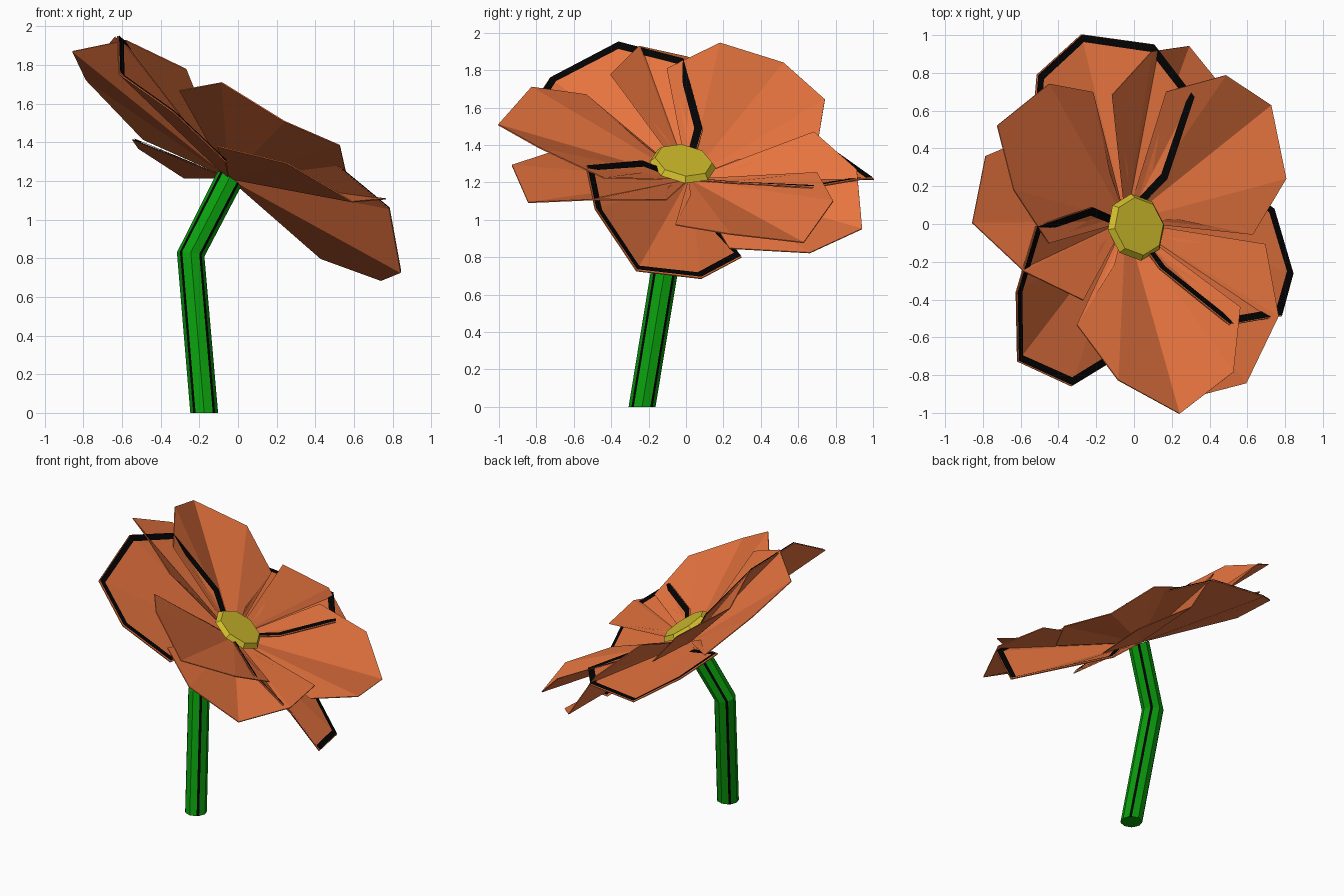
import bpy, bmesh
from math import radians, cos, sin
from mathutils import Matrix, Vector
from mathutils.bvhtree import BVHTree

cube = bpy.data.objects.get("Cube")
if cube:
    bpy.data.objects.remove(cube, do_unlink=True)


def material(name, rgb):
    m = bpy.data.materials.new(name)
    m.use_nodes = True
    m.diffuse_color = (*rgb, 1)
    bsdf = m.node_tree.nodes["Principled BSDF"]
    bsdf.inputs["Base Color"].default_value = (*rgb, 1)
    bsdf.inputs["Roughness"].default_value = 0.9
    return m


orange = material("petal orange", (0.8, 0.175, 0.05))
black = material("outline black", (0.001, 0.001, 0.001))
yellow = material("centre yellow", (0.62, 0.5, 0.025))
green = material("stem green", (0.003, 0.34, 0.004))


def add_object(name, bm, mats, matrix=None):
    mesh = bpy.data.meshes.new(name)
    bm.to_mesh(mesh)
    bm.free()
    for m in mats:
        mesh.materials.append(m)
    obj = bpy.data.objects.new(name, mesh)
    bpy.context.scene.collection.objects.link(obj)
    if matrix:
        obj.matrix_world = matrix
    return obj


# Tilted frame of the bloom: local z is the flower axis
axis = Vector((0.537, 0.156, 0.829)).normalized()
side = axis.cross(Vector((0.148, -0.988, 0.091))).normalized()
ahead = side.cross(axis)
bloom = Matrix((ahead, side, axis)).transposed().to_4x4()
bloom.translation = (0.004, 0.027, 1.29)
BASE_HEIGHT = -0.09


def polar(radius, degrees):
    return Vector((radius * cos(radians(degrees)), radius * sin(radians(degrees))))


def petal_mesh(outline, heights):
    """Fan of flat faces from the flower axis to the petal rim."""
    bm = bmesh.new()
    base = bm.verts.new((0, 0, BASE_HEIGHT))
    rim = [bm.verts.new((p.x, p.y, h)) for p, h in zip(outline, heights)]
    for a, b in zip(rim, rim[1:]):
        bm.faces.new((base, a, b))
    return bm


def rim_band(petal, outline, width=0.045):
    """Flat dark band laid just above the petal along its rim."""
    tree = BVHTree.FromBMesh(petal)
    middle = Vector((0.55, 0))
    start = outline[0] * 0.4
    path = [start] + outline
    bm = bmesh.new()

    def drop(p):
        hit = tree.ray_cast(Vector((p.x, p.y, 2)), Vector((0, 0, -1)))[0]
        return bm.verts.new((p.x, p.y, (hit.z if hit else BASE_HEIGHT) + 0.007))

    rows = []
    for p in path:
        inward = (middle - p).normalized()
        rows.append((drop(p + inward * 0.004), drop(p + inward * width)))
    for (a, b), (c, d) in zip(rows, rows[1:]):
        bm.faces.new((a, c, d, b))
    bmesh.ops.recalc_face_normals(bm, faces=bm.faces[:])
    return bm


# Each layer: rim radii, rim angles, rim heights, then (turn, size) of its petals
LAYERS = {
    "inner": (
        (0.29, 0.74, 0.94, 1.07, 0.94, 0.71, 0.29),
        (-35, -43, -23, 0, 20, 41, 28),
        (-0.01, 0.065, 0.17, 0.15, 0.235, 0.175, 0.015),
        ((0, 1), (121, 0.95), (238, 0.96)),
    ),
    "middle": (
        (0.29, 0.7, 0.99, 1.07, 0.92, 0.7, 0.29),
        (-35, -46, -22, 0, 19, 42, 30),
        (-0.07, -0.09, -0.01, 0.02, 0.18, 0.2, 0.01),
        ((30, 1), (151, 0.95), (267, 0.97)),
    ),
    "outer": (
        (0.29, 0.73, 0.95, 1.05, 0.95, 0.69, 0.29),
        (-55, -39, -19, 0, 20, 41, 30),
        (0.05, 0.18, 0.147, -0.06, -0.094, -0.134, -0.1),
        ((70, 1), (187, 0.97), (310, 1.03)),
    ),
}

for name, (radii, angles, heights, places) in LAYERS.items():
    outline = [polar(r, a) for r, a in zip(radii, angles)]
    for k, (turn, size) in enumerate(places, 1):
        place = bloom @ Matrix.Rotation(radians(turn), 4, "Z") @ Matrix.Scale(size, 4)
        bm = petal_mesh(outline, heights)
        if name == "outer":
            add_object(f"outer_petal_band_{k}", rim_band(bm, outline), [black], place)
        petal = add_object(f"{name}_petal_{k}", bm, [orange], place)
        thick = petal.modifiers.new("thickness", "SOLIDIFY")
        thick.thickness = 0.006
        thick.offset = -1

# Flower centre: shallow eight-sided button with a sloping rim
bm = bmesh.new()
bmesh.ops.create_cone(bm, cap_ends=True, segments=8, radius1=0.18, radius2=0.155, depth=0.03)
add_object("flower_centre", bm, [yellow], bloom @ Matrix.Translation((0.045, 0, 0.015)))

# Stem: bent eight-sided tube with narrow dark stripes on alternate corners
section = []
for i in range(8):
    corner = 45 * i
    section += [(corner - 7, True), (corner + 7, False)] if i % 2 else [(corner, False)]

path = [Vector(p) for p in ((-0.175, -0.235, 0), (-0.245, -0.10, 0.82), (-0.045, -0.005, 1.21))]
facing = [Vector((0, 0, 1)), Vector((0.15, 0.15, 1)), axis]
bm = bmesh.new()
rings = []
for centre, normal in zip(path, facing):
    tilt = Vector((0, 0, 1)).rotation_difference(normal.normalized())
    rings.append([bm.verts.new(centre + tilt @ polar(0.072, a).to_3d()) for a, s in section])
count = len(section)
for low, high in zip(rings, rings[1:]):
    for i in range(count):
        j = (i + 1) % count
        face = bm.faces.new((low[i], low[j], high[j], high[i]))
        face.material_index = int(section[i][1])
bm.faces.new(rings[0][::-1])
bm.faces.new(rings[-1])
add_object("stem", bm, [green, black])
